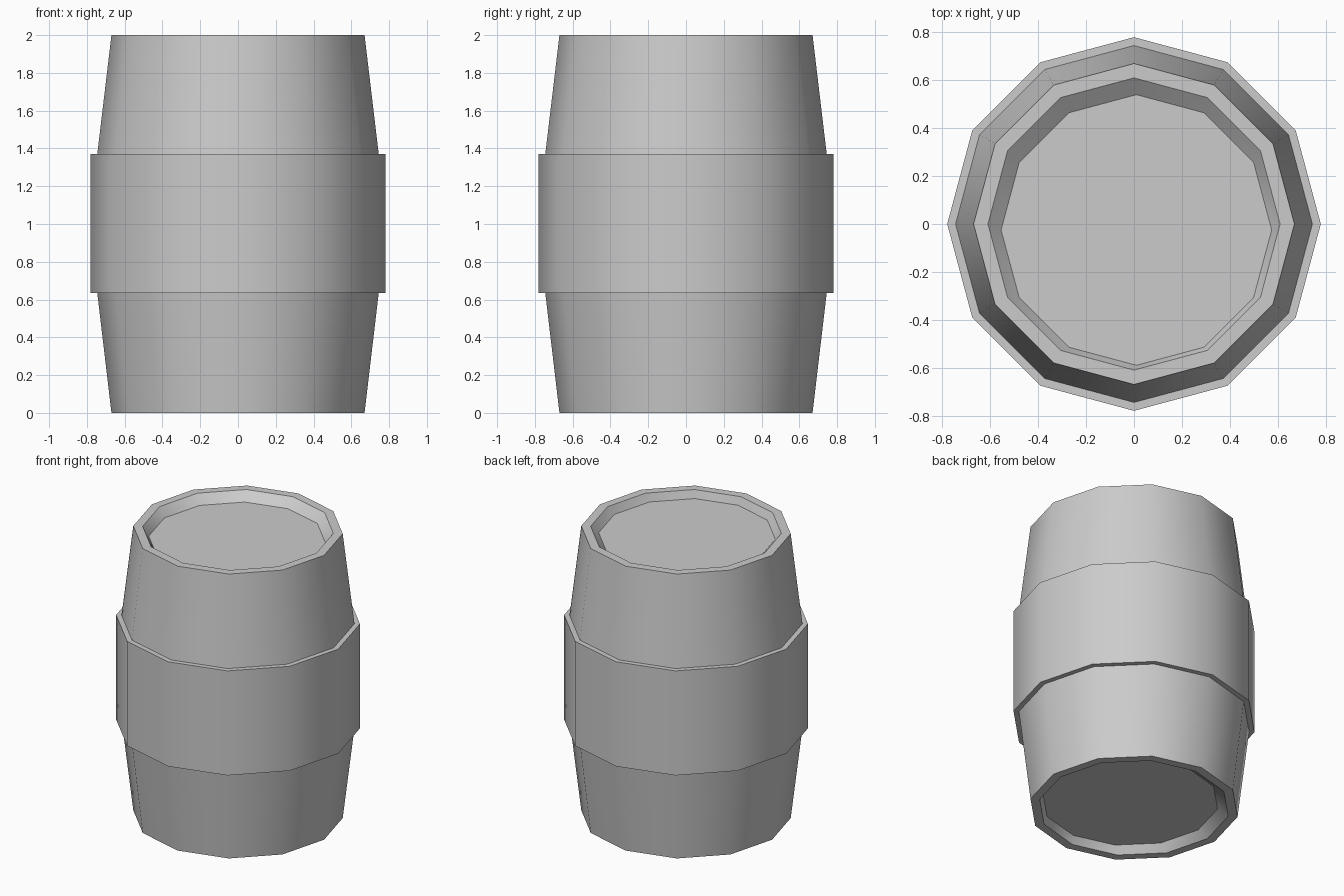
import bpy, bmesh, math
from math import radians

if "Cube" in bpy.data.objects:
    bpy.data.objects.remove(bpy.data.objects["Cube"])

SIDES = 12

# rings from bottom recess, around the outside, to top recess: radius, z, x shift, y shift
profile = [
    (0.565, 0.055, 0.01, -0.025),  # bottom lid, slightly off centre
    (0.61, 0.0, 0, 0),
    (0.67, 0.0, 0, 0),             # bottom rim
    (0.745, 0.635, 0, 0),
    (0.78, 0.635, 0, 0),           # wide middle band
    (0.78, 1.37, 0, 0),
    (0.745, 1.37, 0, 0),
    (0.67, 2.0, 0, 0),             # top rim
    (0.61, 2.0, 0, 0),
    (0.565, 1.945, 0.01, -0.025),  # top lid
]

# lathe the rings into a closed barrel
bm = bmesh.new()
rings = []
for r, z, dx, dy in profile:
    angles = [2 * math.pi * i / SIDES for i in range(SIDES)]
    rings.append([bm.verts.new((dx + r * math.cos(a), dy + r * math.sin(a), z)) for a in angles])
for low, high in zip(rings, rings[1:]):
    for i in range(SIDES):
        j = (i + 1) % SIDES
        bm.faces.new((low[i], low[j], high[j], high[i]))
bm.faces.new(rings[0][::-1])
bm.faces.new(rings[-1])
bmesh.ops.recalc_face_normals(bm, faces=bm.faces)

mesh = bpy.data.meshes.new("barrel")
bm.to_mesh(mesh)
bm.free()
barrel = bpy.data.objects.new("barrel", mesh)
bpy.context.collection.objects.link(barrel)

# smooth staves, crisp rims and band edges
bpy.context.view_layer.objects.active = barrel
barrel.select_set(True)
bpy.ops.object.shade_smooth_by_angle(angle=radians(35))
